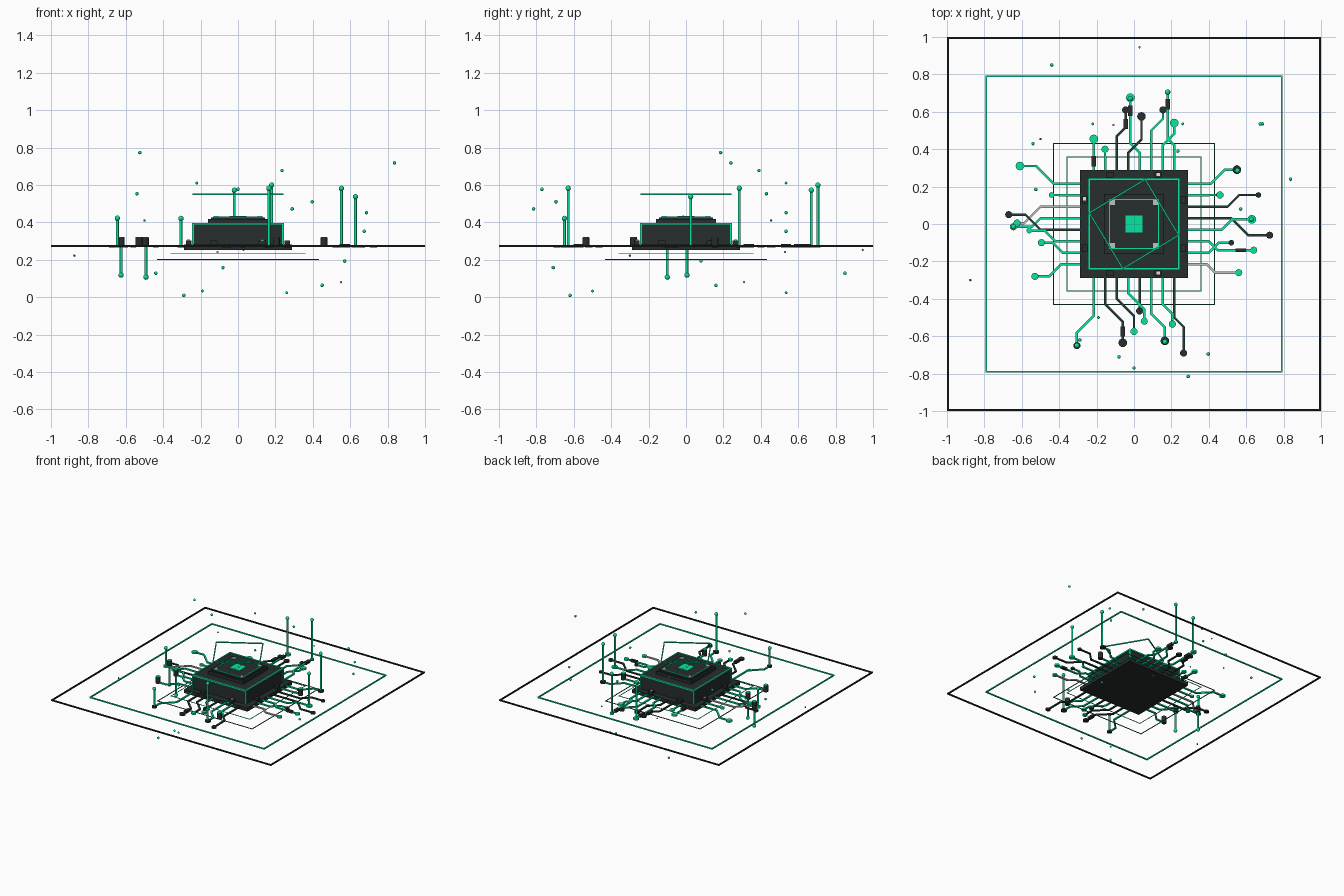
import bpy, bmesh, math
from mathutils import Matrix, Vector

if "Cube" in bpy.data.objects:
    bpy.data.objects.remove(bpy.data.objects["Cube"], do_unlink=True)

Z = 0.273  # board plane


def material(name, rgb):
    m = bpy.data.materials.new(name)
    m.use_nodes = True
    m.diffuse_color = (*rgb, 1)
    m.node_tree.nodes["Principled BSDF"].inputs["Base Color"].default_value = (*rgb, 1)
    return m


GREEN = material("emerald", (0.002, 0.78, 0.36))
DARK = material("charcoal", (0.02, 0.026, 0.026))
BLACK = material("black", (0.011, 0.014, 0.014))
DEEP = material("deep_green", (0.01, 0.18, 0.11))
SHADE = material("dark_teal", (0.017, 0.05, 0.039))
SILVER = material("silver", (0.5, 0.56, 0.54))
WHITE = material("white", (0.85, 0.88, 0.88))


def finish(name, bm, mat, smooth=False):
    mesh = bpy.data.meshes.new(name)
    bm.to_mesh(mesh)
    bm.free()
    mesh.materials.append(mat)
    for p in mesh.polygons:
        p.use_smooth = smooth and len(p.vertices) < 5
    ob = bpy.data.objects.new(name, mesh)
    bpy.context.collection.objects.link(ob)
    return ob


def add_box(bm, centre, size, turn=0):
    m = Matrix.Translation(centre) @ Matrix.Rotation(turn, 4, "Z") @ Matrix.Diagonal((*size, 1))
    bmesh.ops.create_cube(bm, size=1, matrix=m)


def box(name, centre, size, mat):
    bm = bmesh.new()
    add_box(bm, centre, size)
    return finish(name, bm, mat)


def slab(name, half, low, high, mat):
    return box(name, (0, 0, (low + high) / 2), (2 * half, 2 * half, high - low), mat)


def cylinder(name, x, y, low, high, r, mat, sides=16):
    bm = bmesh.new()
    bmesh.ops.create_cone(bm, cap_ends=True, segments=sides, radius1=r, radius2=r,
                          depth=high - low, matrix=Matrix.Translation((x, y, (low + high) / 2)))
    ob = finish(name, bm, mat, True)
    # Keep the rims crisp
    for e in ob.data.edges:
        a, b = (ob.data.vertices[i].co.z for i in e.vertices)
        e.use_edge_sharp = abs(a - b) < 1e-5
    return ob


def ball(name, x, y, z, r, mat, detail=2):
    bm = bmesh.new()
    bmesh.ops.create_icosphere(bm, subdivisions=detail, radius=r,
                               matrix=Matrix.Translation((x, y, z)))
    return finish(name, bm, mat, True)


def frame(name, half, z, width, mat, turn=0):
    """Square ring of four bars; half is measured to the outer edge."""
    bm = bmesh.new()
    for k in range(4):
        a = turn + k * math.pi / 2
        d = half - width / 2
        add_box(bm, (d * math.cos(a), d * math.sin(a), z), (width, 2 * half, width), a)
    return finish(name, bm, mat)


def track(name, points, width, mat):
    """Flat raised strip following a path on the board."""
    bm = bmesh.new()
    for p, q in zip(points, points[1:]):
        p, q = Vector(p), Vector(q)
        d = q - p
        mid = (p + q) / 2
        add_box(bm, (mid.x, mid.y, Z), (d.length + width * 0.4, width, 0.01),
                math.atan2(d.y, d.x))
    return finish(name, bm, mat)


# Flat frames around the chip
frame("outer_frame", 1, Z, 0.01, BLACK)
frame("middle_frame", 0.795, Z, 0.009, GREEN)
frame("lower_frame", 0.432, 0.202, 0.005, DEEP)
frame("inner_lower_frame", 0.36, 0.235, 0.004, GREEN)
frame("floating_frame", 0.178, 0.55, 0.008, GREEN, math.radians(31))

# Stacked chip
slab("chip_base", 0.288, 0.252, 0.281, DARK)
slab("chip_body", 0.24, 0.281, 0.393, DARK)
frame("body_top_trim", 0.246, 0.392, 0.01, GREEN)
for sx in (-1, 1):
    for sy in (-1, 1):
        box("body_corner_trim", (sx * 0.241, sy * 0.241, 0.336), (0.01, 0.01, 0.105), GREEN)
        box("lid_corner_pad", (sx * 0.116, sy * 0.116, 0.428), (0.027, 0.027, 0.009), SILVER)
        box("core_tile", (sx * 0.0235, sy * 0.0235, 0.429), (0.0465, 0.0465, 0.008), GREEN)
slab("chip_lid", 0.16, 0.393, 0.418, DARK)
slab("lid_top", 0.145, 0.418, 0.426, DARK)
frame("lid_trim", 0.134, 0.427, 0.007, GREEN)

# Small parts on the shelf of the base
for k in range(4):
    rot = Matrix.Rotation(k * math.pi / 2, 3, "Z")
    for off in (-0.13, 0.13):
        p = rot @ Vector((off, -0.264, 0.291))
        size = (0.04, 0.03, 0.022) if k % 2 == 0 else (0.03, 0.04, 0.022)
        box("shelf_part", p, size, DARK)
for x, y in ((0.13, 0.265), (-0.265, 0.135), (0.13, -0.262)):
    box("shelf_contact", (x, y, 0.304), (0.018, 0.018, 0.007), WHITE)

# Traces for eight lanes per side, in hundredths: bend distance, end lane, end
# distance; then trace colour, node colour (C is a can) and node size
TRACES = {
    "right": (("y", 1), [(39, -26, 56, "SGm"), (40, -10, 52, "GDs"), (40, -14, 64, "GGm"),
                         (47, 2.5, 63, "GGl"), (52, -6, 72.5, "DDm"), (50, 15.5, 66.5, "DDs"),
                         (40, 15.5, 46, "GCm"), (41, 29, 55, "GDl")]),
    "left": (("y", -1), [(39, -28, 53, "GCm"), (38, -10, 49.5, "GCm"), (42, -3.5, 56, "GGs"),
                         (50, 5, 67, "DDm"), (50, -1.5, 64.5, "GGm"), (50, 0.5, 62.5, "SCm"),
                         (40, 15.5, 44, "GGs"), (43, 31, 61, "GGl")]),
    "back": (("x", 1), [(36, -21.5, 45.5, "GGl"), (36, -15.5, 40, "GGm"), (47, -4.5, 61, "DDm"),
                        (38, 4, 57.5, "DDl"), (38, -2, 67.5, "GGl"), (50, 15.5, 61, "GDm"),
                        (42, 21.5, 54, "GGl"), (42, 18, 70.5, "GGs")]),
    "front": (("x", -1), [(49, -30.5, 65, "GDm"), (43, -6, 63.5, "DDl"), (40, 0, 57.5, "DGm"),
                          (37, 5.5, 52, "GGm"), (36, 3, 46.5, "DDm"), (48, 16.5, 62.5, "GDl"),
                          (43, 20.5, 53.5, "GCl"), (50, 26.5, 69, "DDm")]),
}
TRACE_COLOUR = {"G": GREEN, "D": SHADE, "S": SILVER}
NODE_COLOUR = {"G": GREEN, "D": DARK}
RADIUS = {"s": 0.015, "m": 0.019, "l": 0.023}
for side, ((axis, sign), lanes) in TRACES.items():
    for i, (bend, target, end, code) in enumerate(lanes):
        lane = (i - 3.5) * 0.0615
        bend, target, end = bend / 100, target / 100, end / 100
        turn_end = min(bend + abs(target - lane), end - 0.01)
        path = [(0.27, lane), (bend, lane), (turn_end, target), (end, target)]
        pts = [(sign * d, o) if axis == "y" else (o, sign * d) for d, o in path]
        track(side + "_trace", pts, 0.013, TRACE_COLOUR[code[0]])
        x, y = pts[-1]
        r = RADIUS[code[2]]
        if code[1] == "C":
            cylinder(side + "_can", x, y, Z - 0.006, 0.318, 0.019, DARK)
            cylinder(side + "_can_cap", x, y, 0.318, 0.322, 0.017, GREEN)
        else:
            cylinder(side + "_node", x, y, Z - 0.007, Z + 0.007, r, NODE_COLOUR[code[1]])

# Inline components lying on traces
for x, y, w, d in ((-0.215, 0.335, 0.024, 0.055), (-0.045, 0.535, 0.024, 0.055),
                   (-0.02, 0.605, 0.024, 0.055), (0.18, 0.64, 0.024, 0.055),
                   (0.57, -0.14, 0.055, 0.02), (-0.06, -0.575, 0.024, 0.055)):
    box("inline_part", (x, y, Z + 0.002), (w, d, 0.02), DARK)

# Upright and hanging posts with ball tips
for x, y, tip in ((0.628, 0.025, 0.537), (0.553, 0.285, 0.582), (-0.02, 0.67, 0.572),
                  (0.18, 0.705, 0.599), (-0.305, -0.65, 0.421), (0.165, -0.63, 0.582),
                  (-0.645, -0.015, 0.422), (-0.492, -0.1, 0.107), (-0.625, 0.005, 0.118)):
    cylinder("post", x, y, min(Z, tip), max(Z, tip), 0.0075, GREEN, 12)
    ball("post_tip", x, y, tip, 0.0145, GREEN)

# Drifting specks, in hundredths
LARGE = [(-52.5, 18.5, 77.3), (-54, 43, 55.3), (23.5, 39, 67.7), (83.7, 24, 71.8),
         (68.7, 53.5, 45.2), (67.5, 53.5, 35.2), (57, 8, 19.3), (29, -81.5, 47.2),
         (39.7, -69.5, 51), (-29, -62, 0.95), (-8, -71, 15.8), (-44, 85, 12.8),
         (0, -77, 57.7), (45, 16, 6.3)]
SMALL = [(-22, 53.5, 61), (26, 53.5, 2.4), (-19, -50, 3.3)]
DIM = [(-50, 45.5, 41), (-87.5, -30, 22.2)]
PALE = [(3, 94.5, 25.3), (-11, 53, 24.2), (55, 31, 8)]
for spots, r, mat in ((LARGE, 0.0095, GREEN), (SMALL, 0.0075, GREEN), (DIM, 0.0065, DEEP),
                      (PALE, 0.006, SILVER)):
    for x, y, z in spots:
        ball("speck", x / 100, y / 100, z / 100, r, mat)
